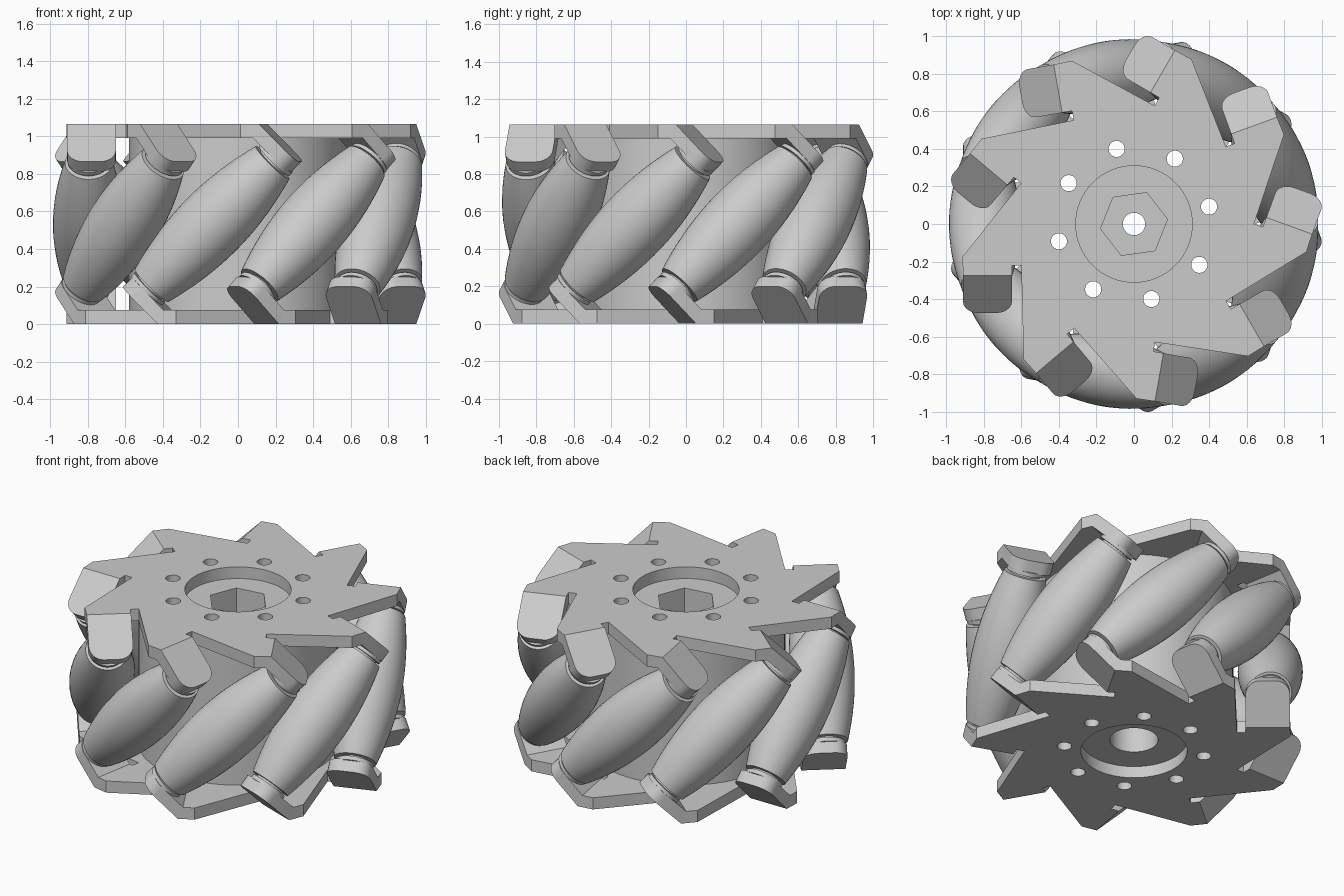
import bpy, bmesh, math
from mathutils import Matrix

cube = bpy.data.objects.get("Cube")
if cube:
    bpy.data.objects.remove(cube)

COUNT = 9                 # rollers around the wheel
STEP = math.tau / COUNT
FIRST = math.radians(20)
HEIGHT, THICK = 1.065, 0.075
MID = HEIGHT / 2
AXIS_R, RIM_R = 0.795, 0.985
TAB_IN, TAB_OUT = 0.65, 0.91
D_LOW, D_TOP = 0.495, 0.57     # tab faces along the roller axis
ROOT2 = math.sqrt(2)

grey = bpy.data.materials.new("metal_grey")
grey.use_nodes = True
grey.diffuse_color = (0.6, 0.6, 0.6, 1)
grey.node_tree.nodes["Principled BSDF"].inputs["Base Color"].default_value = (0.6, 0.6, 0.6, 1)


def make_mesh(name, bm):
    bmesh.ops.recalc_face_normals(bm, faces=bm.faces)
    mesh = bpy.data.meshes.new(name)
    bm.to_mesh(mesh)
    bm.free()
    mesh.materials.append(grey)
    return mesh


def place(name, mesh, matrix=Matrix()):
    obj = bpy.data.objects.new(name, mesh)
    bpy.context.collection.objects.link(obj)
    obj.matrix_world = matrix
    return obj


def loft(name, low, high):
    """Solid between two matching outlines of 3D points."""
    bm = bmesh.new()
    a = [bm.verts.new(p) for p in low]
    b = [bm.verts.new(p) for p in high]
    n = len(a)
    bm.faces.new(a)
    bm.faces.new(b)
    for i in range(n):
        j = (i + 1) % n
        bm.faces.new((a[i], a[j], b[j], b[i]))
    return make_mesh(name, bm)


def ring(radius, z, sides, turn=0):
    return [(radius * math.cos(turn + math.tau * i / sides),
             radius * math.sin(turn + math.tau * i / sides), z) for i in range(sides)]


def cylinder(name, radius, z0, z1, sides=64, turn=0, x=0, y=0):
    mesh = loft(name, ring(radius, z0, sides, turn), ring(radius, z1, sides, turn))
    return place(name, mesh, Matrix.Translation((x, y, 0)))


def cut(target, cutters):
    bpy.context.view_layer.objects.active = target
    for cutter in cutters:
        mod = target.modifiers.new("cut", 'BOOLEAN')
        mod.operation, mod.solver, mod.object = 'DIFFERENCE', 'EXACT', cutter
        bpy.ops.object.modifier_apply(modifier=mod.name)


# Roller: barrel following the rim, grooved at each end, with a spindle collar
half = 0.462
samples = [half * (i / 8 - 1) for i in range(17)]
barrel = [(RIM_R - math.sqrt(AXIS_R ** 2 + t * t / 2), t) for t in samples]
collar = [(0.09, half), (0.09, 0.475), (0.113, 0.475), (0.113, D_LOW + 0.005), (0, D_LOW + 0.005)]
profile = [(r, -t) for r, t in reversed(collar)] + barrel + collar
bm = bmesh.new()
verts = [bm.verts.new((r, 0, t)) for r, t in profile]
edges = [bm.edges.new(pair) for pair in zip(verts, verts[1:])]
bmesh.ops.spin(bm, geom=verts + edges, cent=(0, 0, 0), axis=(0, 0, 1),
               angle=math.tau, steps=40, use_duplicate=False)
bmesh.ops.remove_doubles(bm, verts=bm.verts, dist=0.0005)
roller_mesh = make_mesh("roller", bm)


# Bent tab: slab square to the roller axis, rounded at its free end, mitred at the bend
def tab_outline(d, z_face):
    start = d - ROOT2 * z_face            # bend line across the tab
    start = -start if start > 0 else start
    end, rad = 0.1, 0.085
    lo, hi = TAB_IN - AXIS_R, TAB_OUT - AXIS_R
    pts = [(lo, start, d), (hi, start, d)]
    for cx, a0 in ((hi - rad, 0), (lo + rad, math.pi / 2)):
        for i in range(7):
            a = a0 + i * math.pi / 12
            pts.append((cx + rad * math.cos(a), end - rad + rad * math.sin(a), d))
    return pts


tab_mesh = loft("tab", tab_outline(D_LOW, MID - THICK), tab_outline(D_TOP, MID))


# Side plate: saw-toothed disc with one arm per roller
def plate_outline(d, z_face):
    bend = ROOT2 * d - z_face
    arm = [(0.913, 0.174), (TAB_OUT, bend), (TAB_IN, bend), (TAB_IN, 0.22), (0.6, 0.22)]
    pts = []
    for k in range(COUNT):
        a = FIRST + k * STEP
        pts += [(r * math.cos(a) - t * math.sin(a), r * math.sin(a) + t * math.cos(a), z_face)
                for r, t in arm]
    return pts


plate_mesh = loft("plate", plate_outline(D_LOW, MID - THICK), plate_outline(D_TOP, MID))
lift = Matrix.Translation((0, 0, MID))
turn_over = (Matrix.Rotation(FIRST, 4, 'Z') @ Matrix.Rotation(math.pi, 4, 'X')
             @ Matrix.Rotation(-FIRST, 4, 'Z'))
top_plate = place("top_plate", plate_mesh, lift)
bottom_plate = place("bottom_plate", plate_mesh.copy(), lift @ turn_over)

# Rollers and their tabs
flip = Matrix.Rotation(math.pi, 4, 'X')
for k in range(COUNT):
    frame = (lift @ Matrix.Rotation(FIRST + k * STEP, 4, 'Z')
             @ Matrix.Translation((AXIS_R, 0, 0)) @ Matrix.Rotation(-math.pi / 4, 4, 'X'))
    place(f"roller_{k + 1}", roller_mesh, frame)
    place(f"top_tab_{k + 1}", tab_mesh, frame)
    place(f"bottom_tab_{k + 1}", tab_mesh, frame @ flip)

# Hub drum between the plates
hub = cylinder("hub", 0.58, THICK, HEIGHT - THICK, 96)

# Bolt holes, plate openings, hexagonal socket and bore
bolts = []
for k in range(8):
    a = math.radians(13 + 45 * k)
    bolts.append(cylinder("bolt_cutter", 0.043, -0.2, HEIGHT + 0.2, 24,
                          x=0.41 * math.cos(a), y=0.41 * math.sin(a)))
opening = cylinder("opening_cutter", 0.31, -0.2, HEIGHT + 0.2)
socket = cylinder("socket_cutter", 0.18, 0.6, HEIGHT + 0.2, 6, math.radians(8))
bore = cylinder("bore_cutter", 0.14, -0.2, 0.5, 48)
pin = cylinder("pin_cutter", 0.06, -0.2, HEIGHT + 0.2, 32)
cut(hub, bolts + [socket, bore, pin])
for plate in (top_plate, bottom_plate):
    cut(plate, bolts + [opening])
for cutter in bolts + [opening, socket, bore, pin]:
    cutter.hide_render = True
    bpy.data.objects.remove(cutter)

# Smooth the curved surfaces, keep the edges crisp
bpy.ops.object.select_all(action='DESELECT')
for obj in bpy.context.collection.objects:
    if obj.type == 'MESH' and obj.data.materials and obj.data.materials[0] == grey:
        obj.select_set(True)
        bpy.context.view_layer.objects.active = obj
bpy.ops.object.shade_smooth_by_angle(angle=math.radians(30))
